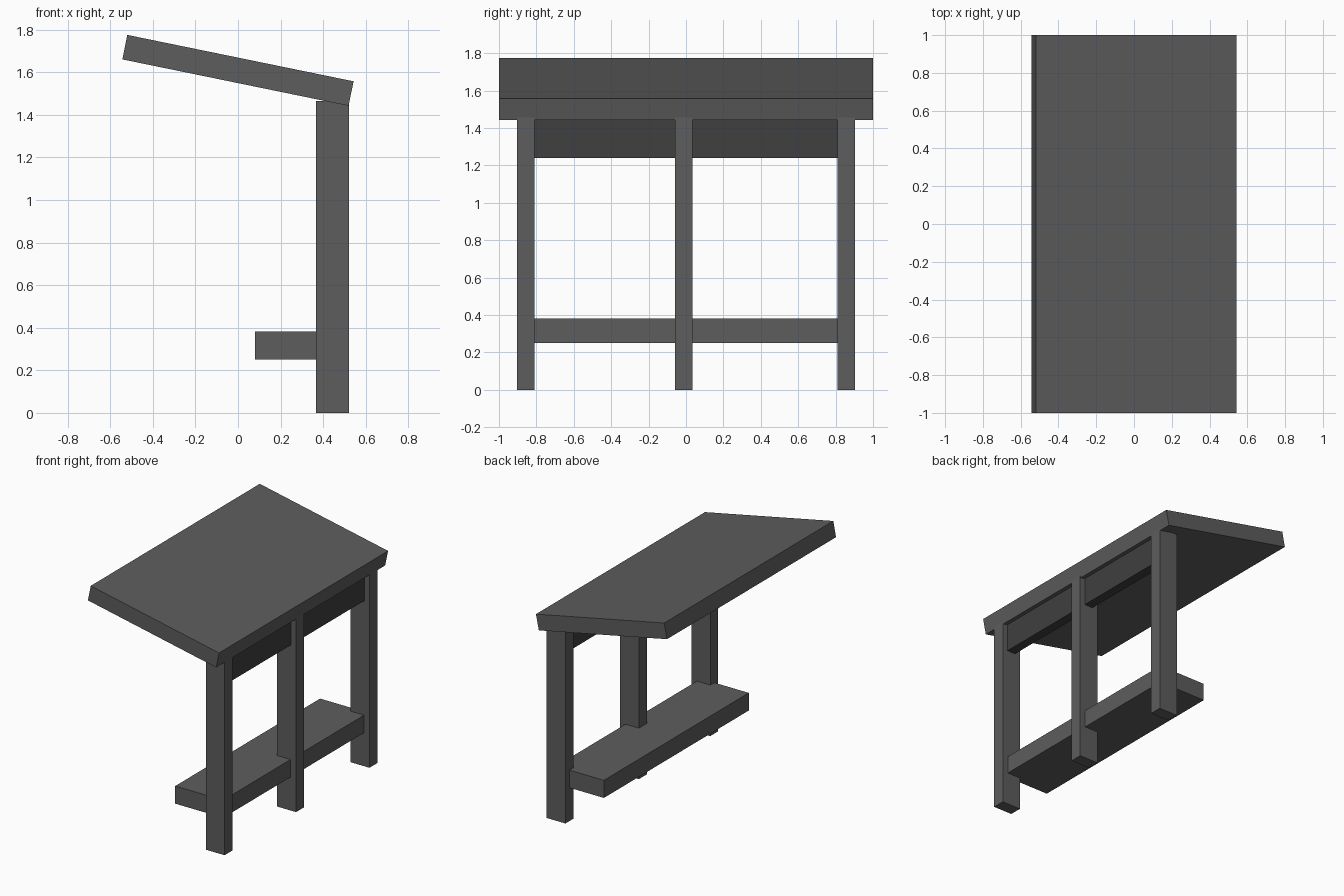
import bpy
import bmesh

if "Cube" in bpy.data.objects:
    bpy.data.objects.remove(bpy.data.objects["Cube"])


def material(name, value):
    m = bpy.data.materials.new(name)
    m.diffuse_color = (value, value, value, 1)
    m.use_nodes = True
    m.node_tree.nodes["Principled BSDF"].inputs["Base Color"].default_value = m.diffuse_color
    return m


grey = material("grey_paint", 0.11)
dark = material("dark_grey_paint", 0.05)


def prism(name, profile, y0, y1, mat):
    """Extrude an x-z profile from y0 to y1."""
    bm = bmesh.new()
    face = bm.faces.new([bm.verts.new((x, y0, z)) for x, z in profile])
    ext = bmesh.ops.extrude_face_region(bm, geom=[face])
    moved = [v for v in ext["geom"] if isinstance(v, bmesh.types.BMVert)]
    bmesh.ops.translate(bm, verts=moved, vec=(0, y1 - y0, 0))
    bmesh.ops.recalc_face_normals(bm, faces=bm.faces)
    mesh = bpy.data.meshes.new(name)
    bm.to_mesh(mesh)
    bm.free()
    mesh.materials.append(mat)
    obj = bpy.data.objects.new(name, mesh)
    bpy.context.collection.objects.link(obj)
    return obj


def box(name, x0, x1, y0, y1, z0, z1, mat):
    return prism(name, [(x0, z0), (x1, z0), (x1, z1), (x0, z1)], y0, y1, mat)


# Sloping roof slab
prism("roof", [(-0.543, 1.66), (0.519, 1.442), (0.543, 1.557), (-0.52, 1.775)],
      -1, 1, grey)

# Three upright posts along the back edge
for label, y in (("front", -0.857), ("middle", -0.012), ("back", 0.857)):
    box(label + "_post", 0.366, 0.522, y - 0.047, y + 0.047, 0, 1.465, grey)

# Bench plank let into the posts
box("bench", 0.08, 0.477, -0.857, 0.857, 0.25, 0.382, grey)

# Dark beam under the roof, between the posts
box("roof_beam", 0.41, 0.48, -0.857, 0.857, 1.24, 1.48, dark)
